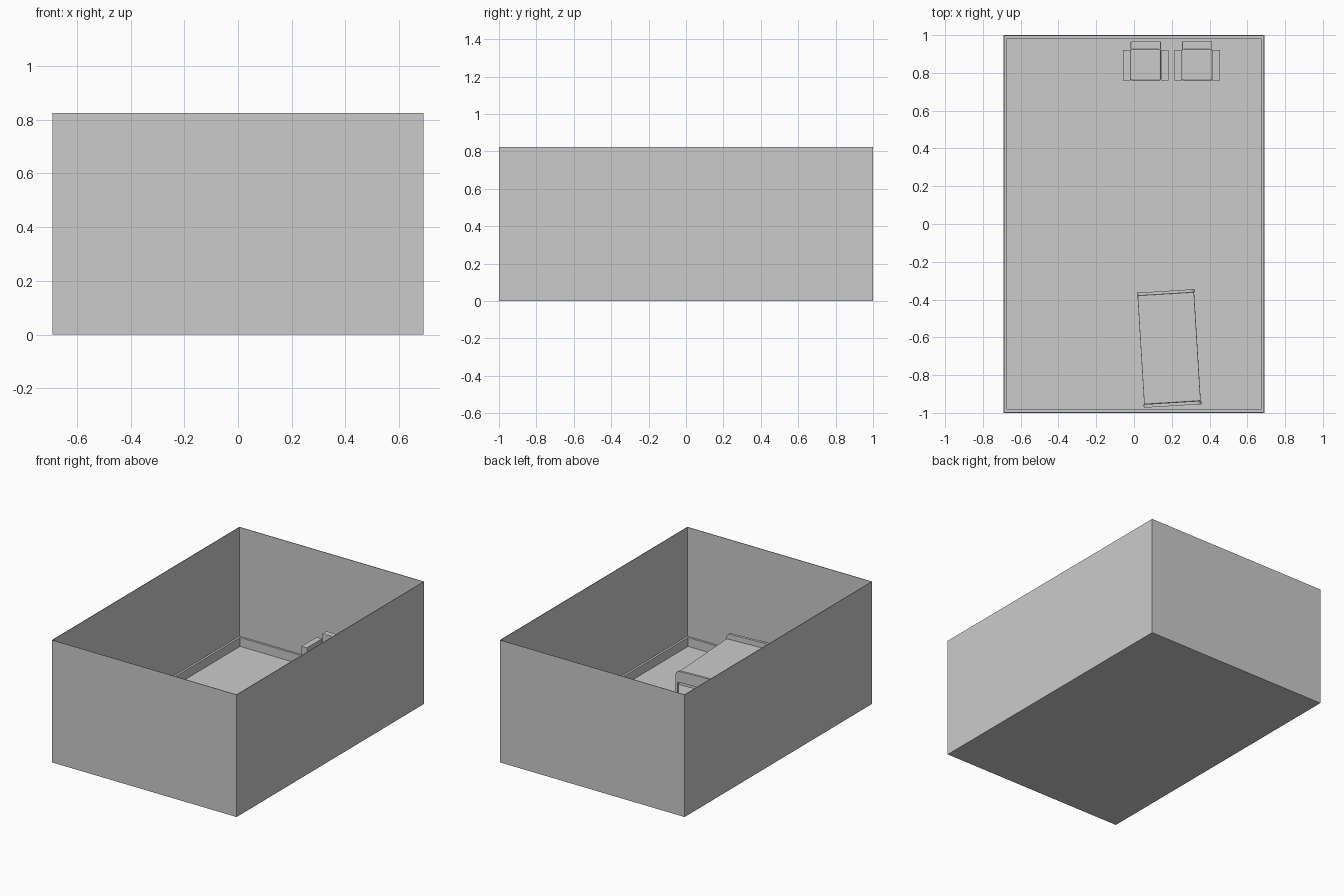
import bpy, bmesh, math
from mathutils import Matrix, Vector

if "Cube" in bpy.data.objects:
    bpy.data.objects.remove(bpy.data.objects["Cube"])

W, L, H = 0.69, 1.0, 0.825   # half width, half length, wall height
F = 0.03                     # floor top
T = 0.004                    # wall thickness


def box(name, x, y, z, bevel=0.0, segs=3, matrix=None):
    """Box from (min, max) ranges, optionally rounded."""
    bm = bmesh.new()
    bmesh.ops.create_cube(bm, size=1)
    for v in bm.verts:
        v.co = Vector([r[0] + (c + 0.5) * (r[1] - r[0]) for c, r in zip(v.co, (x, y, z))])
    me = bpy.data.meshes.new(name)
    bm.to_mesh(me)
    bm.free()
    ob = bpy.data.objects.new(name, me)
    bpy.context.collection.objects.link(ob)
    if matrix:
        ob.matrix_world = matrix
    if bevel:
        m = ob.modifiers.new("round", 'BEVEL')
        m.width, m.segments = bevel, segs
        for p in me.polygons:
            p.use_smooth = True
        m.harden_normals = True
    return ob


# room shell
box("floor", (-W, W), (-L, L), (0, F))
for s, side in ((-1, "a"), (1, "b")):
    def span(edge, t):
        return tuple(sorted((s * edge, s * (edge - t))))
    box("side_wall_" + side, span(W, T), (-L, L), (F, H))
    box("end_wall_" + side, (-W + T, W - T), span(L, T), (F, H))
    # baseboards along the walls
    box("side_baseboard_" + side, span(W - T, 0.014), (-L + T, L - T), (F, 0.09))
    box("end_baseboard_" + side, (-W + 0.018, W - 0.018), span(L - T, 0.014), (F, 0.09))


# armchairs against the back wall
def armchair(n, cx):
    m = Matrix.Translation((cx, 0, 0))
    box(f"chair_{n}_seat", (-0.08, 0.08), (0.76, 0.925), (0.06, 0.17), 0.008, 3, m)
    box(f"chair_{n}_back", (-0.08, 0.08), (0.925, 0.967), (F, 0.315), 0.003, 1, m)
    for s in (-1, 1):
        xs = tuple(sorted((s * 0.08, s * 0.12)))
        box(f"chair_{n}_arm", xs, (0.76, 0.922), (F, 0.28), 0, 1, m)


armchair(1, 0.062)
armchair(2, 0.334)

# single bed, slightly turned
bed = Matrix.Translation((0.186, -0.658, 0)) @ Matrix.Rotation(math.radians(3.5), 4, 'Z')
box("mattress", (-0.15, 0.15), (-0.288, 0.288), (0.13, 0.187), 0.006, 3, bed)
box("bed_frame", (-0.148, 0.148), (-0.288, 0.288), (0.105, 0.13), 0, 1, bed)


# bed ends: an arched board on two legs, cut from one profile
def bed_end(name, y0, y1, top):
    w, leg, r, under = 0.153, 0.016, 0.03, 0.13
    arc = [(w - r + r * math.cos(a), top - r + r * math.sin(a))
           for a in (math.radians(d) for d in range(0, 91, 15))]
    half = [(w - leg, under), (w - leg, F), (w, F)] + arc
    outline = half + [(-x, z) for x, z in reversed(half)]
    bm = bmesh.new()
    face = bm.faces.new([bm.verts.new((x, y0, z)) for x, z in outline])
    out = bmesh.ops.extrude_face_region(bm, geom=[face])
    for v in out["geom"]:
        if isinstance(v, bmesh.types.BMVert):
            v.co.y = y1
    bmesh.ops.recalc_face_normals(bm, faces=bm.faces)
    me = bpy.data.meshes.new(name)
    bm.to_mesh(me)
    bm.free()
    ob = bpy.data.objects.new(name, me)
    bpy.context.collection.objects.link(ob)
    ob.matrix_world = bed


bed_end("headboard", -0.306, -0.288, 0.22)
bed_end("footboard", 0.288, 0.304, 0.205)
